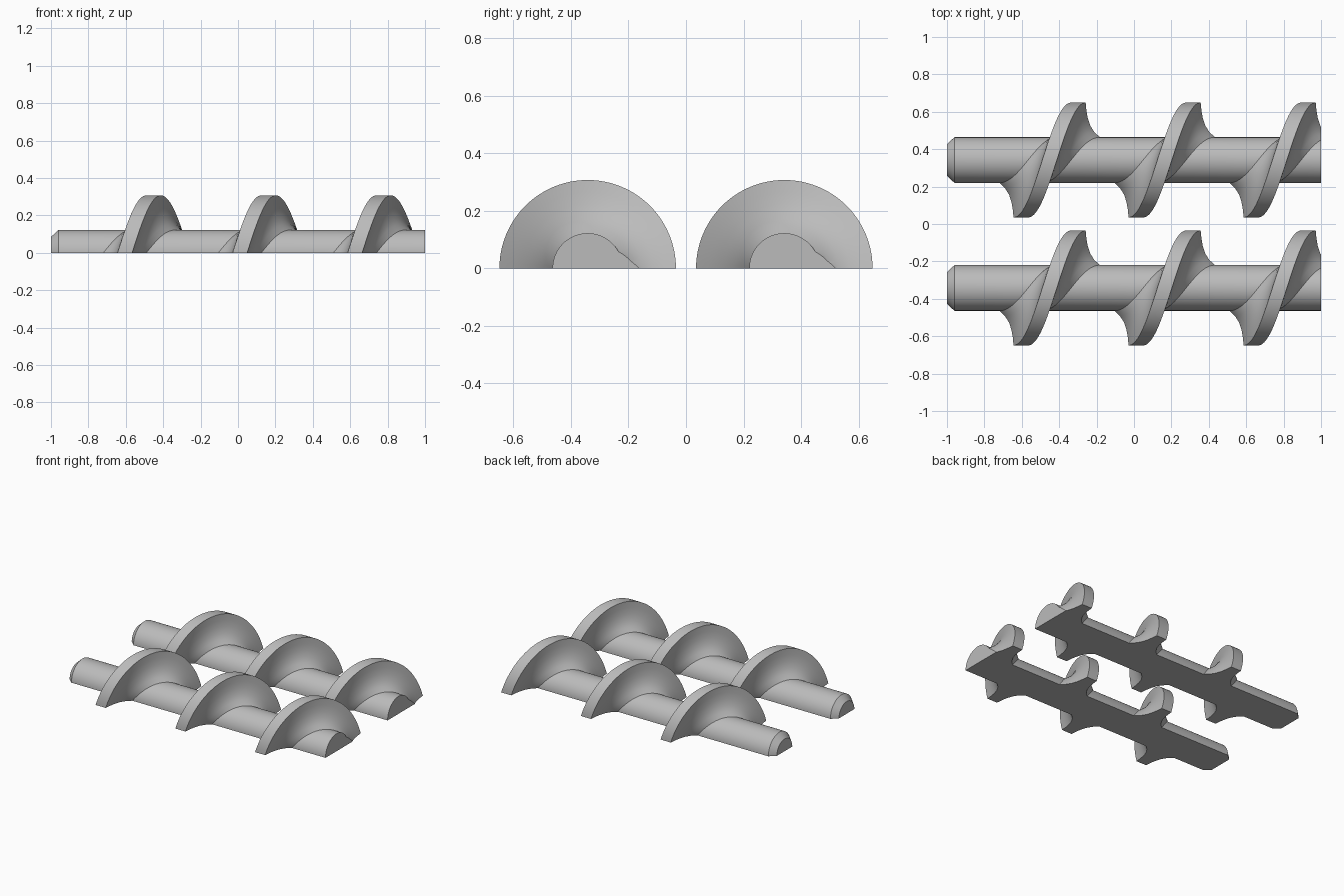
import bpy, bmesh
from math import pi, sin, cos, atan2

cube = bpy.data.objects.get("Cube")
if cube:
    bpy.data.objects.remove(cube, do_unlink=True)

PITCH, SHAFT_R, STEPS = 0.615, 0.122, 48
AXIS_Y = 0.342

grey = bpy.data.materials.new("plain_grey")
grey.use_nodes = True
colour = (0.5, 0.5, 0.5, 1)
grey.diffuse_color = colour
grey.node_tree.nodes["Principled BSDF"].inputs["Base Color"].default_value = colour

# Half of the concave thread section: offset from crest centre, radius
FLANK = [(0.115, SHAFT_R), (0.085, 0.15), (0.063, 0.185),
         (0.05, 0.225), (0.043, 0.265), (0.039, 0.307)]
SECTION = [(-o, r) for o, r in FLANK] + [(o, r) for o, r in reversed(FLANK)]


def section_at(t):
    """Outline along the shaft at fraction t of the half turn."""
    pts = [(-1, 0.085), (-0.96, SHAFT_R)]
    for turn in range(3):
        centre = -0.605 + PITCH * (turn + t / 2)
        pts += [(centre + o, r) for o, r in SECTION]
    return pts + [(1.2, SHAFT_R)]


def half_screw(name, y):
    bm = bmesh.new()
    rows = []
    for i in range(STEPS + 1):
        t = i / STEPS
        a = pi * t
        rows.append([bm.verts.new((x, -r * cos(a), r * sin(a) if 0 < i < STEPS else 0))
                     for x, r in section_at(t)])
    for lo, hi in zip(rows, rows[1:]):
        for j in range(len(lo) - 1):
            bm.faces.new((lo[j], lo[j + 1], hi[j + 1], hi[j]))

    # Trim the far end square, then close both ends
    bmesh.ops.bisect_plane(bm, geom=bm.verts[:] + bm.edges[:] + bm.faces[:], dist=1e-5,
                           plane_co=(1, 0, 0), plane_no=(1, 0, 0), clear_outer=True)
    for end in (-1, 1):
        rim = [v for v in bm.verts if abs(v.co.x - end) < 1e-4]
        bm.faces.new(sorted(rim, key=lambda v: atan2(v.co.z, v.co.y)))

    # Flat underside
    bmesh.ops.triangle_fill(bm, edges=[e for e in bm.edges if e.is_boundary],
                            use_beauty=True, normal=(0, 0, -1))
    bmesh.ops.recalc_face_normals(bm, faces=bm.faces[:])

    mesh = bpy.data.meshes.new(name)
    bm.to_mesh(mesh)
    bm.free()
    mesh.materials.append(grey)
    ob = bpy.data.objects.new(name, mesh)
    ob.location.y = y
    bpy.context.collection.objects.link(ob)
    bpy.ops.object.select_all(action="DESELECT")
    ob.select_set(True)
    bpy.context.view_layer.objects.active = ob
    bpy.ops.object.shade_smooth_by_angle(angle=pi / 6)


half_screw("front_half_screw", -AXIS_Y)
half_screw("back_half_screw", AXIS_Y)
